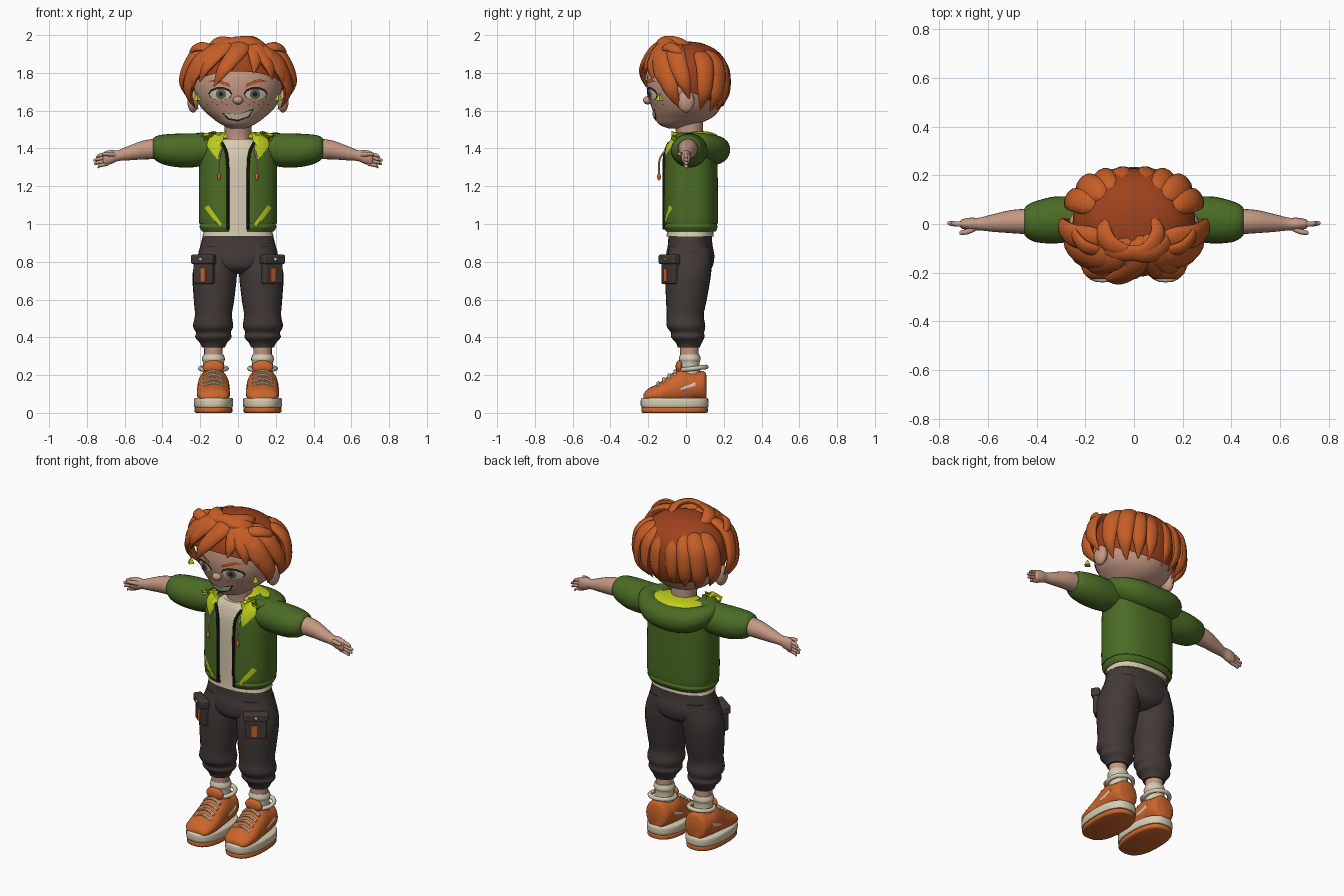
import bpy, bmesh, math
from math import sin, cos, pi, radians
from mathutils import Vector
from mathutils.bvhtree import BVHTree

if "Cube" in bpy.data.objects:
    bpy.data.objects.remove(bpy.data.objects["Cube"])

X, Y, Z = Vector((1, 0, 0)), Vector((0, 1, 0)), Vector((0, 0, 1))
HEAD = Vector((0, 0, 1.74))
parts = []


def material(name, *rgb):
    m = bpy.data.materials.new(name)
    m.use_nodes = True
    m.diffuse_color = (*rgb, 1)
    m.node_tree.nodes["Principled BSDF"].inputs["Base Color"].default_value = (*rgb, 1)
    return m


skin = material("skin", .56, .32, .23)
hair = material("hair_orange", .56, .11, .02)
hair_dark = material("hair_rust", .34, .055, .012)
green = material("jacket_green", .07, .15, .018)
lime = material("lime", .52, .62, .01)
cream = material("cream", .68, .6, .44)
charcoal = material("charcoal", .055, .042, .038)
orange = material("shoe_orange", .6, .13, .025)
black = material("near_black", .02, .016, .014)
grey = material("iris_grey", .16, .14, .11)


def finish(ob, name, mat):
    ob.name = name
    ob.data.materials.append(mat)
    parts.append(ob)
    return ob


def mesh_object(name, mat, verts, faces):
    me = bpy.data.meshes.new(name)
    me.from_pydata(verts, [], faces)
    ob = bpy.data.objects.new(name, me)
    bpy.context.collection.objects.link(ob)
    return finish(ob, name, mat)


def spline(rows, steps):
    """Smooth interpolation through rows of numbers."""
    out = []
    for i in range(len(rows) - 1):
        quad = [rows[max(i - 1, 0)], rows[i], rows[i + 1], rows[min(i + 2, len(rows) - 1)]]
        for k in range(steps):
            t = k / steps
            out.append([b + .5 * t * (c - a + t * (2*a - 5*b + 4*c - d + t * (3*(b - c) + d - a)))
                        for a, b, c, d in zip(*quad)])
    return out + [list(rows[-1])]


def loft(name, mat, rows, axis=None, up=None, sides=20, steps=5, square=1):
    """Rows are x, y, z, half width, half depth and an optional front gap angle."""
    rows = spline(rows, steps)
    pts = [Vector(r[:3]) for r in rows]
    if axis and (pts[-1] - pts[0]).dot(axis) < 0:
        axis = -axis
    gapped = len(rows[0]) > 5
    verts, faces = [], []
    for i, r in enumerate(rows):
        t = axis or (pts[min(i + 1, len(pts) - 1)] - pts[max(i - 1, 0)]).normalized()
        s = (up or (pts[i] - HEAD)).cross(t).normalized()
        n = t.cross(s)
        for j in range(sides):
            g = max(r[5], .05) if gapped else 0
            ang = -pi / 2 + g + (2 * pi - 2 * g) * j / (sides - gapped)
            c, d = [math.copysign(abs(f) ** square, f) for f in (cos(ang), sin(ang))]
            verts.append(pts[i] + s * c * max(r[3], .002) + n * d * max(r[4], .002))
    for i in range(len(rows) - 1):
        for j in range(sides - gapped):
            k = (j + 1) % sides
            faces.append((i*sides + j, i*sides + k, (i+1)*sides + k, (i+1)*sides + j))
    if not gapped:
        faces += [tuple(reversed(range(sides))), tuple(range(len(verts) - sides, len(verts)))]
    return mesh_object(name, mat, verts, faces)


def flip(rows, side):
    return [(r[0] * side, *r[1:]) for r in rows]


def ball(name, mat, loc, scale):
    bpy.ops.mesh.primitive_uv_sphere_add(segments=24, ring_count=14, radius=1, location=loc)
    ob = bpy.context.object
    ob.scale = scale
    return finish(ob, name, mat)


def box(name, mat, loc, size, turn=0, bevel=.01):
    bpy.ops.mesh.primitive_cube_add(size=1, location=loc, rotation=(0, 0, turn))
    ob = bpy.context.object
    ob.scale = size
    bpy.ops.object.transform_apply(location=False, rotation=False, scale=True)
    mod = ob.modifiers.new("bevel", "BEVEL")
    mod.width, mod.segments = bevel, 3
    return finish(ob, name, mat)


def surface(ob):
    return BVHTree.FromPolygons([v.co for v in ob.data.vertices],
                                [p.vertices for p in ob.data.polygons])


def decal(name, mat, outline, tree, lift=.004, fallback=-.07):
    """Thin x-z shape laid on the front of a surface."""
    pts = [Vector(p) for p in outline]
    rim = [a.lerp(b, k / 4) for a, b in zip(pts, pts[1:] + pts[:1]) for k in range(4)]
    mid, n = sum(rim, Vector((0, 0))) / len(rim), len(rim)
    verts = []
    for p in [mid.lerp(q, s) for s in (1, .75, .5, .25) for q in rim] + [mid]:
        hit = tree.ray_cast(Vector((p.x, -1, p.y)), Y)[0]
        verts.append((p.x, (hit.y if hit and hit.y < 0 else fallback) - lift, p.y))
    faces = [(r*n + j, r*n + (j+1) % n, (r+1)*n + (j+1) % n, (r+1)*n + j)
             for r in range(3) for j in range(n)]
    faces += [(3*n + j, 3*n + (j+1) % n, 4*n) for j in range(n)]
    area = sum(a.x * b.y - b.x * a.y for a, b in zip(pts, pts[1:] + pts[:1]))
    return mesh_object(name, mat, verts, [f if area > 0 else f[::-1] for f in faces])


def oval(x, z, a, b, n=10):
    return [(x + a * cos(2*pi*k/n), z + b * sin(2*pi*k/n)) for k in range(n)]


# Head, neck and ears
skull = [(0, -.04, 1.505, .035, .05), (0, -.045, 1.525, .085, .095), (0, -.015, 1.56, .135, .148),
         (0, 0, 1.61, .19, .18), (0, 0, 1.68, .225, .203), (0, 0, 1.76, .235, .208),
         (0, 0, 1.84, .215, .19), (0, 0, 1.9, .16, .14), (0, 0, 1.935, .08, .07), (0, 0, 1.945, .01, .01)]
head = loft("head", skin, skull, Z, Y, sides=40)
face = surface(head)
loft("neck", skin, [(0, .02, 1.38, .085, .08), (0, .02, 1.46, .07, .07), (0, .01, 1.57, .075, .08)], Z, Y)
ball("nose", skin, (0, -.203, 1.655), (.028, .024, .022))

# Face details
for side, label in ((1, "left"), (-1, "right")):
    ball(label + "_ear", skin, (.238 * side, 0, 1.65), (.03, .045, .06))
    decal(label + "_lash", black, oval(.094 * side, 1.69, .064, .036), face, .003)
    decal(label + "_eye_white", cream, oval(.094 * side, 1.685, .057, .029), face, .005)
    decal(label + "_iris", grey, oval(.09 * side, 1.687, .028, .028), face, .007)
    decal(label + "_pupil", black, oval(.09 * side, 1.687, .013, .014), face, .009)
    decal(label + "_brow", hair, flip([(.04, 1.725), (.1, 1.747), (.16, 1.755), (.11, 1.768), (.045, 1.742)], side),
          face, .008)
    for k in range(5):
        decal(label + "_freckle", hair_dark, oval((.06 + .025 * k) * side, 1.632 + .012 * (k % 2), .004, .004, 6), face)
    bpy.ops.mesh.primitive_cone_add(vertices=4, radius1=.022, depth=.04, location=(.215 * side, -.14, 1.675))
    finish(bpy.context.object, label + "_earring", lime)
grin = [(-.085, 1.588), (0, 1.58), (.085, 1.612), (.06, 1.566), (.0, 1.542), (-.055, 1.553)]
decal("mouth", black, grin, face)
decal("teeth", cream, [(x * .88, 1.578 + (z - 1.578) * .72) for x, z in grin], face, .007)

# Hair cap trimmed along a sloping hairline
cap = loft("hair_cap", hair_dark, [(x, y + .004, z + .02, a + .017, b + .017) for x, y, z, a, b in skull[2:]],
           Z, Y, sides=40)
bm = bmesh.new()
bm.from_mesh(cap.data)
bmesh.ops.bisect_plane(bm, geom=bm.verts[:] + bm.edges[:] + bm.faces[:], plane_co=(0, 0, 1.71),
                       plane_no=(0, .45, 1), clear_inner=True)
bm.to_mesh(cap.data)
bm.free()


# Hair locks swept over the skull between two azimuth and elevation pairs
def lock(az0, el0, az1, el1, w, lift=.12, name="hair_lock"):
    rows = []
    for t, taper in ((0, .45), (.25, .95), (.5, 1), (.8, .75), (1, .08)):
        az, el = radians(az0 + (az1 - az0) * t), radians(el0 + (el1 - el0) * t ** 1.5)
        s = 1.02 + lift * sin(pi * t * .8)
        rows.append((s * .25 * sin(az) * cos(el), -s * .22 * cos(az) * cos(el),
                     HEAD.z + s * .215 * sin(el), w * taper, w * taper * .55))
    loft(name, hair, rows, sides=12)


for args in ((30, 75, -28, -3, .05), (5, 72, -8, 18, .045), (-10, 72, -48, 3, .052), (-25, 66, -66, -12, .055),
             (40, 74, 18, 14, .045), (30, 70, 42, 6, .052), (35, 62, 64, -8, .055)):
    lock(*args, name="fringe_lock")
for side in (1, -1):
    for args in ((35, 58, 80, -32, .055), (60, 60, 94, -18, .05, .17), (118, 48, 112, -34, .05, .14),
                 (135, 50, 132, -38, .052, .12), (150, 48, 150, -36, .045, .06), (168, 45, 167, -36, .04, .0)):
        lock(side * args[0], args[1], side * args[2], *args[3:], name="side_lock")
    lock(side * 40, 50, side * 88, 36, .03, .3, name="curl")
for args in ((80, 55, -30, 68, .04, .2), (-100, 62, 10, 64, .04, .17), (110, 70, -70, 52, .035, .2)):
    lock(*args, name="crown_tuft")

# Shirt and open jacket
loft("shirt", cream, [(0, .022, .935, .188, .125), (0, .022, 1.0, .18, .122), (0, .022, 1.3, .18, .122),
                      (0, .022, 1.4, .15, .108), (0, .02, 1.45, .085, .085)], Z, Y, sides=32, square=.85)
jacket = loft("jacket", green, [
    (0, .025, .96, .19, .132, .18), (0, .025, .985, .204, .143, .18), (0, .025, 1.0, .199, .138, .18),
    (0, .025, 1.03, .207, .145, .18), (0, .025, 1.3, .206, .142, .18), (0, .025, 1.4, .2, .132, .28),
    (0, .025, 1.46, .17, .105, .6), (0, .025, 1.485, .11, .08, .9)], Z, Y, sides=48, square=.8)
front = surface(jacket)
mod = jacket.modifiers.new("thickness", "SOLIDIFY")
mod.thickness, mod.offset = .012, -1

# Hood resting on the shoulders
half = [(.13, -.03, 1.45, .045, .03), (.19, .06, 1.43, .065, .05), (.12, .135, 1.4, .078, .07)]
loft("hood", green, half + [(0, .155, 1.39, .08, .075)] + flip(half[::-1], -1), sides=24, steps=8)
ball("hood_lining", lime, (0, .07, 1.462), (.16, .1, .03))

for side, label in ((1, "left"), (-1, "right")):
    # Jacket trim
    decal(label + "_lapel", lime, flip([(.07, 1.475), (.13, 1.492), (.19, 1.475), (.17, 1.42), (.105, 1.335),
                                        (.088, 1.41)], side), front, .008)
    decal(label + "_pocket_slash", lime, flip([(.158, 1.1), (.178, 1.085), (.1, .985), (.083, .997)], side), front)
    loft(label + "_zip", black, flip([(.053, -.116, .97, .008, .008), (.053, -.118, 1.2, .008, .008),
                                      (.058, -.114, 1.36, .008, .008), (.085, -.09, 1.43, .008, .008)], side), sides=8)
    loft(label + "_drawstring", cream, flip([(.09, -.11, 1.39, .005, .005), (.1, -.14, 1.34, .005, .005),
                                             (.1, -.143, 1.26, .005, .005)], side), sides=8)
    ball(label + "_drawstring_tip", orange, (.1 * side, -.143, 1.25), (.01, .01, .02))

    # Sleeves, arms and hands
    loft(label + "_sleeve", green, flip([(.13, .02, 1.4, .085, .08), (.24, .02, 1.39, .092, .09),
         (.33, .016, 1.39, .096, .088), (.4, .01, 1.395, .085, .078), (.435, .01, 1.4, .07, .064),
         (.45, .01, 1.4, .055, .05)], side), X, Z, sides=28)
    loft(label + "_arm", skin, flip([(.4, .01, 1.4, .055, .056), (.5, .01, 1.392, .048, .05),
         (.58, .004, 1.375, .036, .038), (.635, 0, 1.362, .026, .029), (.67, 0, 1.355, .026, .037),
         (.705, 0, 1.348, .02, .036), (.715, 0, 1.346, .01, .025)], side), X, Z)
    for k, tip in enumerate((.752, .766, .762, .745)):
        z = 1.374 - .018 * k
        loft(label + "_finger", skin, flip([(.685, 0, z, .012, .011), (.73, 0, z - .01, .011, .01),
             (tip - .006, .003, z - .018, .009, .008), (tip, .004, z - .02, .002, .002)], side), X, Z, 10)
    loft(label + "_thumb", skin, flip([(.64, -.012, 1.365, .012, .012), (.68, -.03, 1.37, .012, .012),
         (.712, -.036, 1.37, .009, .009), (.718, -.036, 1.37, .002, .002)], side), X, Z, 10)

    # Trouser legs with bunched cuffs
    loft(label + "_trouser_leg", charcoal, flip([(.105, .022, .88, .09, .11), (.122, .012, .75, .117, .122),
         (.127, .002, .6, .107, .108), (.13, -.004, .52, .098, .098), (.132, 0, .46, .106, .102),
         (.13, .008, .425, .092, .088), (.13, .01, .4, .096, .088), (.13, .015, .37, .072, .068),
         (.13, .015, .345, .06, .058)], side), Z, Y, 28)

    # Cargo pocket with flap, snap and tag
    turn = side * radians(35)
    out, along = Vector((sin(turn), -cos(turn), 0)), Vector((cos(turn), sin(turn), 0))
    base = Vector((.178 * side, -.082, .755))
    box(label + "_cargo_pocket", charcoal, base, (.12, .045, .145), turn)
    box(label + "_pocket_flap", charcoal, base + out * .008 + Z * .058, (.138, .05, .05), turn)
    box(label + "_pocket_tag", orange, base + out * .024 - Z * .025 - along * side * .01, (.032, .009, .07), turn, .003)
    ball(label + "_pocket_snap", cream, base + out * .034 + Z * .058, (.009, .006, .009))

    # Ankle, sock and heel loop
    fx = .13 * side
    loft(label + "_ankle", skin, [(fx, .02, .27, .048, .048), (fx, .015, .38, .05, .05)], Z, Y)
    loft(label + "_sock", cream, [(fx, .02, .18, .058, .056), (fx, .02, .26, .055, .052),
                                  (fx, .02, .285, .061, .058), (fx, .02, .31, .053, .051)], Z, Y)
    bpy.ops.mesh.primitive_torus_add(major_radius=.07, minor_radius=.012, location=(fx, .038, .235), rotation=(.12, 0, 0))
    finish(bpy.context.object, label + "_heel_loop", cream)

    # Shoe
    for name, mat, low, high, grow in (("outsole", orange, 0, .03, 0), ("midsole", cream, .028, .08, .003)):
        loft(label + "_" + name, mat, [(fx, -.06, low, .092, .168), (fx, -.06, low + .006, .1 + grow, .176 + grow),
             (fx, -.06, high - .008, .1 + grow, .176 + grow), (fx, -.06, high, .094, .17)], Z, Y, 32, 3, square=.8)
    loft(label + "_shoe_upper", orange, [(fx, .108, .13, .05, .07), (fx, .095, .14, .07, .08),
         (fx, .05, .14, .082, .082), (fx, -.02, .14, .084, .1), (fx, -.08, .12, .085, .085),
         (fx, -.14, .1, .088, .06), (fx, -.2, .09, .078, .038), (fx, -.225, .08, .05, .02)], Y, Z, 28)
    ball(label + "_shoe_tongue", orange, (fx, -.035, .243), (.056, .02, .036))
    for k in range(4):
        y, z = -.058 - .03 * k, .223 - .021 * k
        loft(label + "_lace", cream, [(fx - .055, y, z - .022, .009, .008), (fx, y, z, .009, .008),
                                      (fx + .055, y, z - .022, .009, .008)], X, Z, 8)
    for edge in (-1, 1):
        loft(label + "_shoe_stripe", cream, [(fx + edge * .083, -.03, .125, .004, .008),
                                             (fx + edge * .08, .05, .15, .004, .012)], Y, Z, 8)

# Trouser seat
loft("trouser_seat", charcoal, [(0, .02, .735, .05, .07), (0, .02, .77, .15, .118), (0, .022, .83, .207, .128),
     (0, .022, .89, .198, .118), (0, .022, .95, .183, .115)], Z, Y, 32, square=.9)

# Smooth shading with sharp edges kept
bpy.ops.object.select_all(action="DESELECT")
for ob in parts:
    ob.select_set(True)
bpy.context.view_layer.objects.active = parts[0]
bpy.ops.object.shade_smooth_by_angle(angle=radians(40))
